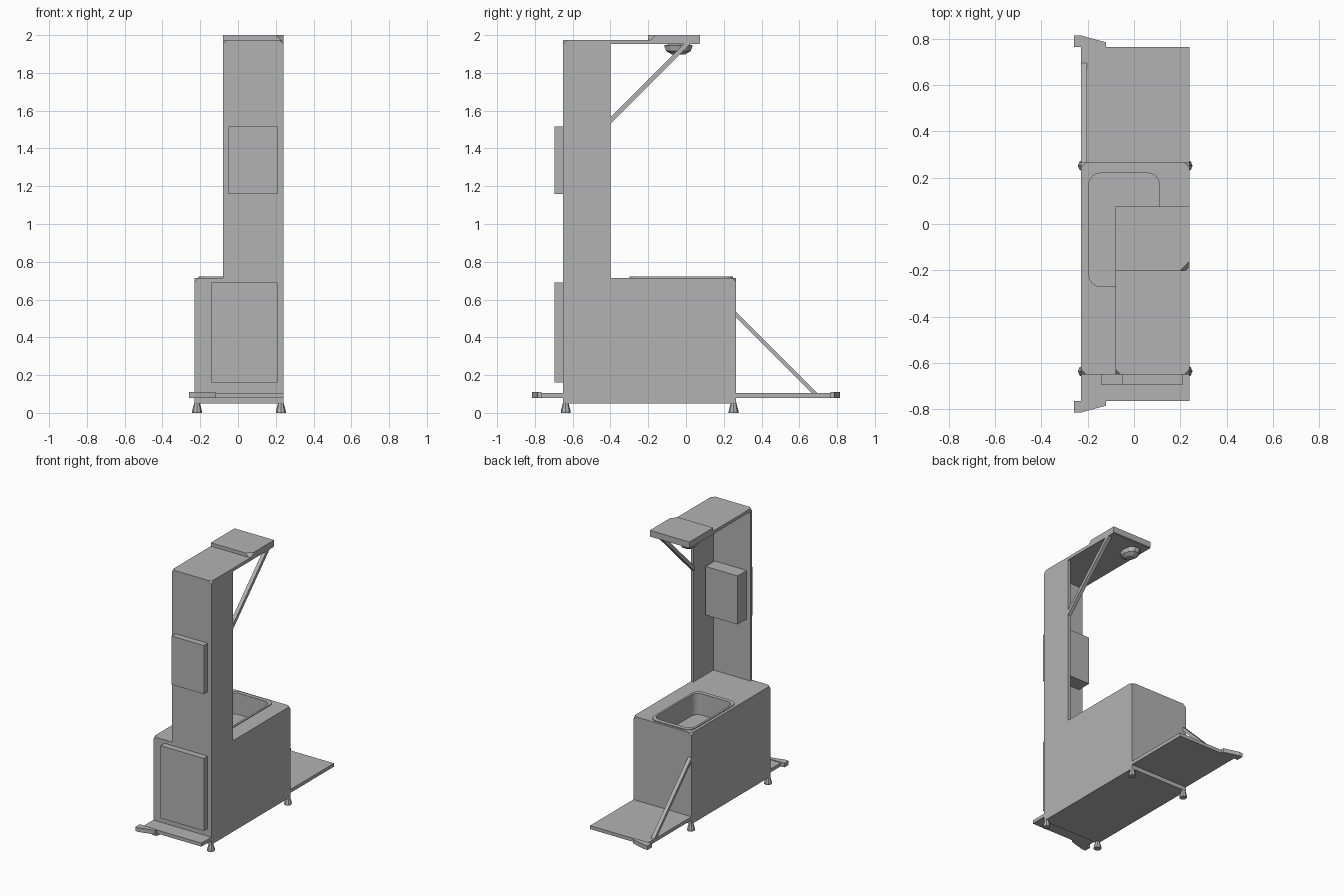
import bpy, bmesh, math
from mathutils import Vector

old = bpy.data.objects.get("Cube")
if old:
    bpy.data.objects.remove(old, do_unlink=True)

steel = bpy.data.materials.new("brushed grey")
steel.use_nodes = True
GREY = (0.45, 0.45, 0.45, 1)
steel.diffuse_color = GREY
steel.node_tree.nodes["Principled BSDF"].inputs["Base Color"].default_value = GREY


def finish(name, bm):
    bmesh.ops.recalc_face_normals(bm, faces=bm.faces)
    mesh = bpy.data.meshes.new(name)
    bm.to_mesh(mesh)
    bm.free()
    mesh.materials.append(steel)
    obj = bpy.data.objects.new(name, mesh)
    bpy.context.collection.objects.link(obj)
    return obj


def box(name, x, y, z, cut=(), size=0.022):
    """Box from ranges; corners listed in cut are sliced off."""
    bm = bmesh.new()
    bmesh.ops.create_cube(bm, size=1)
    for v in bm.verts:
        v.co = [r[0] if c < 0 else r[1] for c, r in zip(v.co, (x, y, z))]
    if cut:
        hit = [v for v in bm.verts if any((v.co - Vector(c)).length < 1e-4 for c in cut)]
        bmesh.ops.bevel(bm, geom=hit, offset=size, segments=1, affect='VERTICES')
    return finish(name, bm)


def prism(name, pts, lo, hi, along="z"):
    """Extrude a closed outline: xy along z, or yz along x."""
    bm = bmesh.new()
    place = (lambda p, d: (p[0], p[1], d)) if along == "z" else (lambda p, d: (d, p[0], p[1]))
    face = bm.faces.new([bm.verts.new(place(p, lo)) for p in pts])
    new = bmesh.ops.extrude_face_region(bm, geom=[face])["geom"]
    shift = Vector(place((0, 0), hi - lo))
    bmesh.ops.translate(bm, vec=shift, verts=[g for g in new if isinstance(g, bmesh.types.BMVert)])
    return finish(name, bm)


def rounded(x0, x1, y0, y1, r, steps=6):
    pts = []
    corners = ((x1 - r, y1 - r), (x0 + r, y1 - r), (x0 + r, y0 + r), (x1 - r, y0 + r))
    for i, (cx, cy) in enumerate(corners):
        for k in range(steps + 1):
            a = math.pi / 2 * (i + k / steps)
            pts.append((cx + r * math.cos(a), cy + r * math.sin(a)))
    return pts


def lathe(name, centre, rings, sides, squash=1):
    """Stack of polygon rings (radius, height), capped at both ends."""
    bm = bmesh.new()
    loops = []
    for r, z in rings:
        angles = [2 * math.pi * i / sides for i in range(sides)]
        loops.append([bm.verts.new((centre[0] + squash * r * math.cos(a),
                                    centre[1] + r * math.sin(a), z)) for a in angles])
    for a, b in zip(loops, loops[1:]):
        for i in range(sides):
            j = (i + 1) % sides
            bm.faces.new((a[i], a[j], b[j], b[i]))
    bm.faces.new(loops[0])
    bm.faces.new(loops[-1])
    return finish(name, bm)


def carve(obj, cutter):
    mod = obj.modifiers.new("basin cut", 'BOOLEAN')
    mod.operation, mod.solver, mod.object = 'DIFFERENCE', 'EXACT', cutter
    bpy.context.view_layer.objects.active = obj
    bpy.ops.object.modifier_apply(modifier=mod.name)


L, R = -0.23, 0.24          # cabinet sides
F, B = -0.65, 0.265         # cabinet front and back
CL, TOP = -0.08, 0.715      # column side, cabinet top

# Cabinet with sink basin
cabinet = box("cabinet", (L, R), (F, B), (0.05, TOP),
              [(L, F, TOP), (L, B, TOP), (R, B, TOP)])
rim = prism("sink_rim", rounded(-0.21, 0.125, -0.3, 0.25, 0.06), TOP - 0.01, TOP + 0.006)
cutter = prism("basin_cutter", rounded(-0.195, 0.11, -0.27, 0.22, 0.05), TOP - 0.15, TOP + 0.05)
cutter.hide_render = True
carve(cabinet, cutter)
carve(rim, cutter)
bpy.data.objects.remove(cutter, do_unlink=True)

# Angle-shaped column and roof
T = 0.02
prism("column", [(CL, F), (R, F), (R, -0.4), (R - T, -0.4), (R - T, F + T), (CL, F + T)], TOP, 1.952)
box("roof_arm", (CL, R), (F, 0.07), (1.952, 1.975), [(CL, F, 1.975), (R, F, 1.975)])
box("roof_cap", (CL, R), (-0.2, 0.075), (1.956, 2.0), [(R, -0.2, 2.0)], 0.04)

# Lamp under the cap
lathe("lamp", (0, -0.04), [(0.02, 1.96), (0.08, 1.945), (0.068, 1.915), (0.035, 1.897)], 10, 0.75)

# Control box through the column and service door
box("control_box", (-0.05, 0.21), (-0.695, -0.525), (1.16, 1.515))
box("service_door", (-0.14, 0.21), (-0.695, F), (0.16, 0.69))

# Trays with side lugs at both ends
for name, s, edge in (("front", -1, F), ("back", 1, B)):
    box(name + "_tray", (L, R), sorted((edge, s * 0.765)), (0.08, 0.105))
    lug = [(-0.26, 0.765), (-0.26, 0.815), (L, 0.815), (-0.12, 0.785), (-0.12, 0.765)]
    prism(name + "_tray_lug", [(x, s * y) for x, y in lug], 0.08, 0.11)

# Diagonal braces
prism("tray_brace", [(B, 0.535), (B, 0.505), (0.665, 0.105), (0.695, 0.105)], L, L + 0.027, "x")
prism("roof_brace", [(-0.4, 1.565), (-0.4, 1.53), (0.025, 1.955), (-0.01, 1.955)], R - 0.027, R, "x")

# Feet
for fx, side in ((-0.217, "right"), (0.227, "left")):
    for fy, end in ((-0.637, "front"), (0.252, "back")):
        lathe(f"{end}_{side}_foot", (fx, fy), [(0.026, 0), (0.026, 0.01), (0.014, 0.055)], 8)
